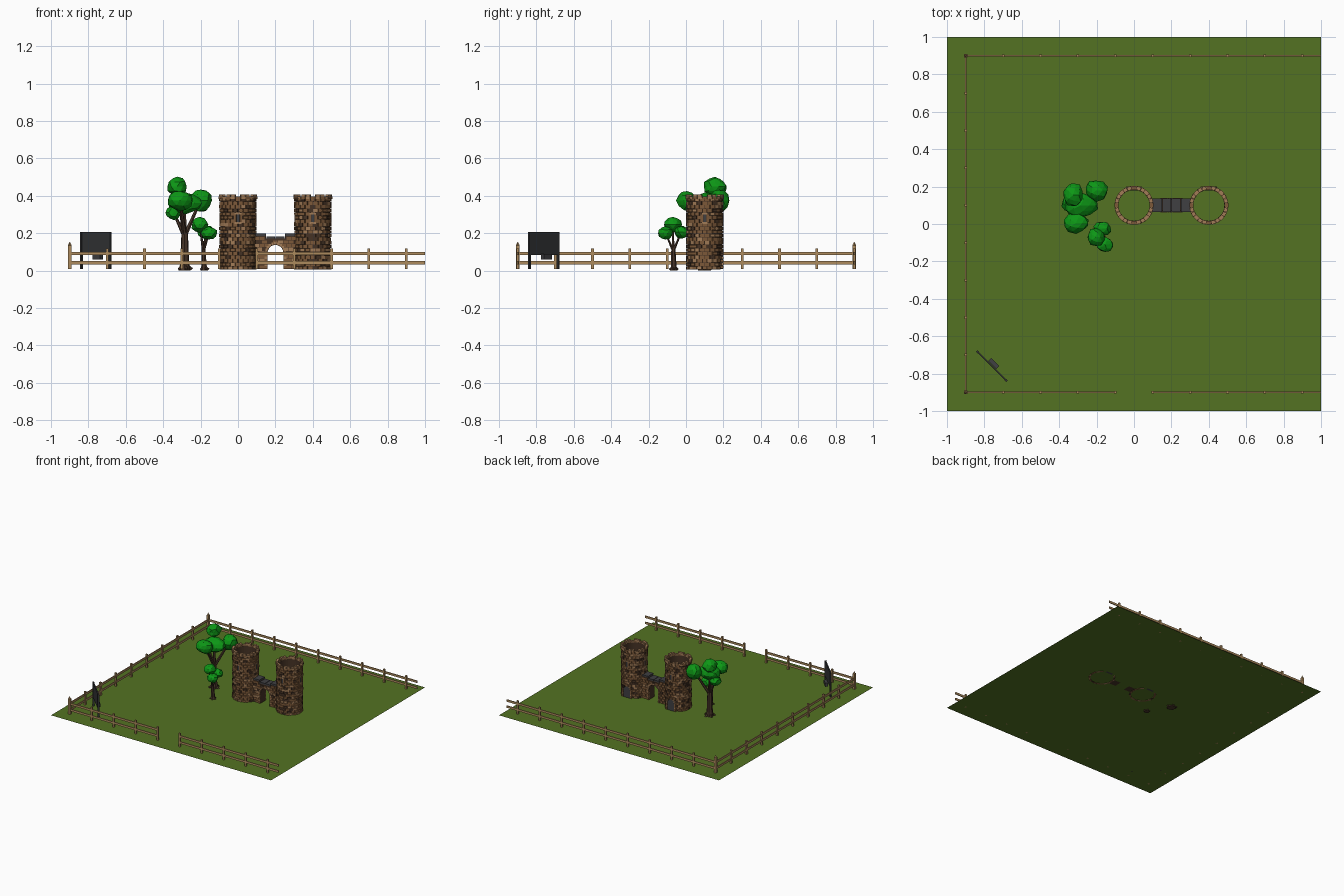
import bpy, bmesh, math, random
from mathutils import Matrix, Vector

random.seed(4)
if "Cube" in bpy.data.objects:
    bpy.data.objects.remove(bpy.data.objects["Cube"])


def material(name, rgb):
    m = bpy.data.materials.new(name)
    m.use_nodes = True
    color = (*rgb, 1)
    m.diffuse_color = color
    m.node_tree.nodes["Principled BSDF"].inputs["Base Color"].default_value = color
    return m


GRASS = material("grass", (0.088, 0.168, 0.016))
WOOD = material("fence wood", (0.42, 0.26, 0.11))
BARK = material("bark", (0.065, 0.036, 0.022))
LEAF = material("leaves", (0.004, 0.31, 0.008))
BRICK = material("brown brick", (0.2, 0.098, 0.04))
PALE = material("pale brick", (0.36, 0.2, 0.095))
MORTAR = material("dark mortar", (0.06, 0.032, 0.018))
SLATE = material("slate", (0.05, 0.05, 0.054))
BLACK = material("dark metal", (0.033, 0.034, 0.036))
GROUND = 0.008


class Part:
    """Collects primitives into one named mesh."""

    def __init__(self, name, *mats):
        self.name, self.mats, self.bm = name, mats, bmesh.new()

    def paint(self, verts, mat):
        for f in {f for v in verts for f in v.link_faces}:
            f.material_index = self.mats.index(mat)

    def box(self, at, size, mat, turn=0):
        m = Matrix.Translation(at) @ Matrix.Rotation(turn, 4, 'Z') @ Matrix.Diagonal((*size, 1))
        verts = bmesh.ops.create_cube(self.bm, size=1, matrix=m)["verts"]
        self.paint(verts, mat)
        return verts

    def limb(self, a, b, r1, r2, mat, sides=7):
        a, b = Vector(a), Vector(b)
        d = b - a
        m = Matrix.Translation((a + b) / 2) @ d.to_track_quat('Z', 'Y').to_matrix().to_4x4()
        verts = bmesh.ops.create_cone(self.bm, cap_ends=True, segments=sides, radius1=r1,
                                      radius2=r2, depth=d.length, matrix=m)["verts"]
        self.paint(verts, mat)

    def blob(self, at, radii, mat):
        m = Matrix.Translation(at) @ Matrix.Diagonal((*radii, 1))
        verts = bmesh.ops.create_icosphere(self.bm, subdivisions=2, radius=1, matrix=m)["verts"]
        for v in verts:
            v.co = Vector(at) + (v.co - Vector(at)) * random.uniform(0.88, 1.08)
        self.paint(verts, mat)

    def prism(self, outline, y0, y1, mat, place=Matrix()):
        verts = [self.bm.verts.new(place @ Vector((x, y0, z))) for x, z in outline]
        face = self.bm.faces.new(verts)
        ext = bmesh.ops.extrude_face_region(self.bm, geom=[face])["geom"]
        moved = [g for g in ext if isinstance(g, bmesh.types.BMVert)]
        step = place.to_3x3() @ Vector((0, y1 - y0, 0))
        bmesh.ops.translate(self.bm, verts=moved, vec=step)
        self.paint(verts + moved, mat)

    def finish(self):
        bmesh.ops.recalc_face_normals(self.bm, faces=self.bm.faces)
        mesh = bpy.data.meshes.new(self.name)
        self.bm.to_mesh(mesh)
        self.bm.free()
        for m in self.mats:
            mesh.materials.append(m)
        ob = bpy.data.objects.new(self.name, mesh)
        bpy.context.collection.objects.link(ob)


def brick_color():
    return random.choices((BRICK, PALE, MORTAR), (7, 2, 1.5))[0]


def arc(cx, cz, r, steps):
    return [(cx + r * math.cos(math.pi * i / steps), cz + r * math.sin(math.pi * i / steps))
            for i in range(steps + 1)]


# Lawn
lawn = Part("lawn", GRASS)
lawn.paint(bmesh.ops.create_grid(lawn.bm, x_segments=1, y_segments=1, size=1,
                                 matrix=Matrix.Translation((0, 0, GROUND)))["verts"], GRASS)
lawn.finish()


# Fences: posts and two rails along each run
def fence(name, start, end, tall):
    part = Part(name, WOOD)
    a, b = Vector(start), Vector(end)
    run = b - a
    turn = math.atan2(run.y, run.x)
    for z in (0.042, 0.092):
        mid = (a + b) / 2
        part.box((mid.x, mid.y, z), (run.length, 0.007, 0.017), WOOD, turn)
    count = int(run.length / 0.2 + 0.01)
    for i in range(count + 1):
        p = a + run.normalized() * 0.2 * i
        top = 0.135 if i in tall else 0.117
        w = 0.017 if i in tall else 0.014
        part.box((p.x, p.y, (GROUND + top) / 2), (w, w, top - GROUND), WOOD, turn)
        if i in tall:
            part.limb((p.x, p.y, top), (p.x, p.y, 0.153), w * 0.6, 0.001, WOOD, 4)
    part.finish()


fence("front_fence_right", (-0.9, -0.9), (-0.1, -0.9), {0})
fence("front_fence_left", (0.1, -0.9), (1, -0.9), set())
fence("back_fence", (-0.9, 0.9), (1, 0.9), {0})
fence("side_fence", (-0.9, -0.9), (-0.9, 0.9), {0, 9})


# Hollow brick towers with battlements, slit windows and a back door
def tower(name, cx, cy):
    part = Part(name, BRICK, PALE, MORTAR, SLATE)
    sides, rows, top = 22, 20, 0.385
    tall = top / rows
    rings = []
    for r, z in ((0.093, GROUND), (0.093, top), (0.083, top), (0.083, GROUND)):
        rings.append([part.bm.verts.new((cx + r * math.cos(a), cy + r * math.sin(a), z))
                      for a in (math.tau * i / 32 for i in range(32))])
    for lower, upper in zip(rings, rings[1:]):
        for i in range(32):
            j = (i + 1) % 32
            part.bm.faces.new((lower[i], lower[j], upper[j], upper[i])).material_index = 2

    def block(a, r, z, size, mat):
        part.box((cx + r * math.cos(a), cy + r * math.sin(a), z), size, mat, a)

    width = math.tau * 0.095 / sides
    for row in range(rows):
        z = (row + 0.5) * tall + GROUND / 2
        for i in range(sides):
            a = math.tau * (i + 0.5 * (row % 2)) / sides
            from_door = abs(a - math.pi / 2) * 0.095
            quarter = abs((a + math.pi / 4) % (math.pi / 2) - math.pi / 4) * 0.095
            if (from_door < 0.045 and z < 0.1) or (quarter < 0.018 and 0.25 < z < 0.31):
                continue
            block(a, 0.092 + random.uniform(0, 0.0025), z,
                  (0.012, width * 0.93, tall * 0.88), brick_color())
    # Battlements
    for i in range(24):
        a = math.tau * i / 24
        block(a, 0.0935, top + 0.004, (0.021, 0.025, 0.012), PALE if i % 2 else BRICK)
        if i % 3:
            block(a, 0.0935, top + 0.013, (0.02, 0.022, 0.018), PALE)
    # Windows
    for i in range(4):
        a = i * math.pi / 2
        block(a, 0.093, 0.28, (0.006, 0.014, 0.044), SLATE)
        for z in (0.254, 0.306):
            block(a, 0.094, z, (0.012, 0.036, 0.01), PALE)
        for side in (-0.16, 0.16):
            block(a + side, 0.094, 0.28, (0.011, 0.012, 0.042), BRICK)
    # Arched door in a stone frame
    place = Matrix.Translation((cx, cy, 0))
    door = [(-0.03, GROUND), (0.03, GROUND)] + arc(0, 0.07, 0.03, 8)
    part.prism(door, 0.08, 0.097, SLATE, place)
    for side in (-1, 1):
        for k in range(4):
            part.box((cx + side * 0.037, cy + 0.088, 0.018 + k * 0.017),
                     (0.014, 0.026, 0.015), PALE if k % 2 else BRICK)
    for x, z in arc(0, 0.07, 0.037, 7):
        part.box((cx + x, cy + 0.091, z), (0.013, 0.02, 0.013), brick_color())
    part.finish()


tower("right_tower", 0, 0.1)
tower("left_tower", 0.4, 0.1)

# Gate wall with an arched passage and slate walkway
gate = Part("gate_wall", BRICK, PALE, MORTAR, SLATE)
MID, OPEN, SPRING = 0.2, 0.042, 0.095
outline = ([(0.09, GROUND), (0.09, 0.186), (0.15, 0.186), (0.15, 0.172), (0.25, 0.172),
            (0.25, 0.186), (0.31, 0.186), (0.31, GROUND), (MID + OPEN, GROUND)]
           + arc(MID, SPRING, OPEN, 10) + [(MID - OPEN, GROUND)])
gate.prism(outline, 0.069, 0.131, MORTAR)
for x, w, z in ((0.122, 0.056, 0.192), (0.175, 0.047, 0.177), (0.225, 0.047, 0.177),
                (0.278, 0.056, 0.192)):
    gate.box((x, 0.1, z), (w, 0.07, 0.012), SLATE)
for y in (0.067, 0.133):
    for row in range(9):
        z = 0.018 + row * 0.0192
        for i in range(8):
            x = 0.1 + 0.0285 * i + 0.014 * (row % 2)
            near = math.hypot(x - MID, max(0, z - SPRING))
            if near > OPEN + 0.014 and x < 0.31 and (z < 0.165 or abs(x - MID) > 0.06):
                gate.box((x, y, z), (0.026, 0.008, 0.017), brick_color())
    for x, z in arc(MID, SPRING, OPEN + 0.008, 10):
        gate.box((x, y, z), (0.013, 0.012, 0.013), PALE)
    for side in (-1, 1):
        for k in range(5):
            gate.box((MID + side * (OPEN + 0.008), y, 0.016 + k * 0.017),
                     (0.016, 0.012, 0.015), PALE if k % 2 else BRICK)
gate.finish()


# Trees: flared trunk, a branch into every leaf clump, faceted clumps
def tree(name, base, fork, thick, clumps):
    trunk, crown = Part(name + "_trunk", BARK), Part(name + "_leaves", LEAF)
    base, fork = Vector(base), Vector(fork)
    knee = base.lerp(fork, 0.2)
    trunk.limb(base, knee, thick * 1.4, thick, BARK)
    trunk.limb(knee, fork, thick, thick * 0.75, BARK)
    for i in range(5):
        a = math.tau * i / 5
        foot = base + Vector((math.cos(a), math.sin(a), 0)) * thick * 1.6
        trunk.limb(foot + Vector((0, 0, 0.006)), knee, thick * 0.35, thick * 0.3, BARK, 5)
    for at, radii in clumps:
        trunk.limb(fork - Vector((0, 0, 0.015)), at, thick * 0.55, thick * 0.25, BARK, 6)
        crown.blob(at, radii, LEAF)
    trunk.finish()
    crown.finish()


tree("large_tree", (-0.285, 0.1, 0), (-0.285, 0.1, 0.2), 0.024, [
    ((-0.325, 0.155, 0.45), (0.055, 0.065, 0.05)),
    ((-0.2, 0.18, 0.375), (0.062, 0.058, 0.065)),
    ((-0.285, 0.1, 0.36), (0.095, 0.065, 0.058)),
    ((-0.31, 0.005, 0.375), (0.068, 0.055, 0.055)),
    ((-0.345, 0.11, 0.31), (0.042, 0.045, 0.04))])
tree("small_tree", (-0.18, -0.065, 0), (-0.185, -0.068, 0.12), 0.015, [
    ((-0.205, -0.07, 0.245), (0.046, 0.05, 0.04)),
    ((-0.155, -0.11, 0.2), (0.046, 0.04, 0.036)),
    ((-0.17, -0.025, 0.205), (0.048, 0.04, 0.036))])

# Sign board on two legs with a small box behind it
sign = Part("sign_board", SLATE, BLACK)
turn = -math.pi / 4
sign.box((-0.76, -0.76, 0.144), (0.222, 0.009, 0.122), BLACK, turn)
for k in (-0.076, 0.076):
    sign.box((-0.76 + k, -0.76 - k, 0.107), (0.012, 0.012, 0.198), BLACK, turn)
sign.box((-0.75, -0.745, 0.073), (0.06, 0.022, 0.03), SLATE, turn)
sign.finish()
